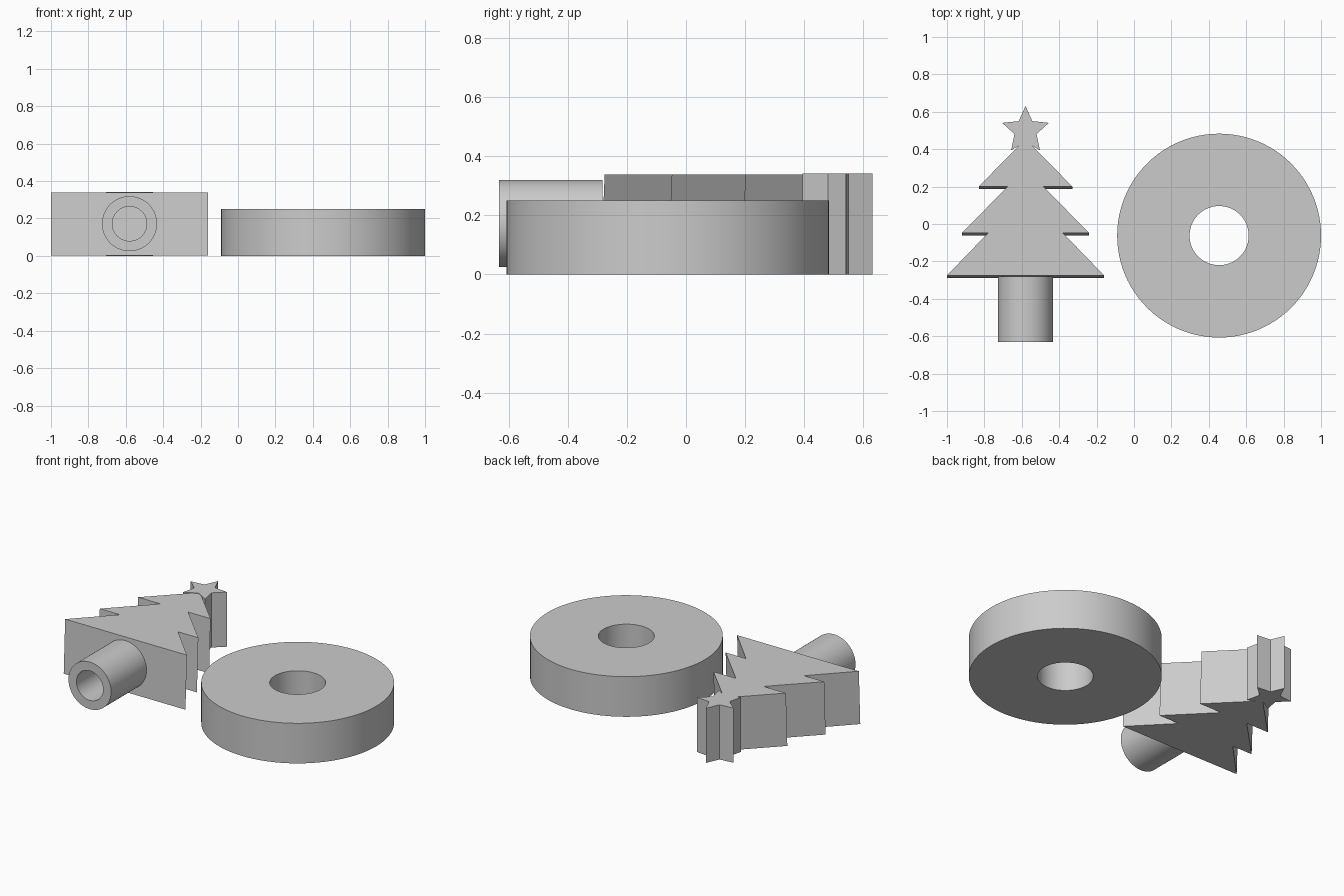
import bpy, bmesh, math
from mathutils import Matrix, Vector

if "Cube" in bpy.data.objects:
    bpy.data.objects.remove(bpy.data.objects["Cube"], do_unlink=True)

grey = bpy.data.materials.new("plain grey")
grey.use_nodes = True
COLOUR = (0.6, 0.6, 0.6, 1)
grey.diffuse_color = COLOUR
grey.node_tree.nodes["Principled BSDF"].inputs["Base Color"].default_value = COLOUR


def finish(name, bm, smooth=False):
    bmesh.ops.recalc_face_normals(bm, faces=bm.faces)
    mesh = bpy.data.meshes.new(name)
    bm.to_mesh(mesh)
    bm.free()
    mesh.materials.append(grey)
    obj = bpy.data.objects.new(name, mesh)
    bpy.context.collection.objects.link(obj)
    if smooth:
        bpy.ops.object.select_all(action='DESELECT')
        obj.select_set(True)
        bpy.context.view_layer.objects.active = obj
        bpy.ops.object.shade_smooth_by_angle(angle=math.radians(30))
    return obj


def prism(name, outline, bottom, top, lean=0):
    """Extrude an outline upwards; lean slides its top backwards."""
    bm = bmesh.new()
    face = bm.faces.new([bm.verts.new((x, y, bottom)) for x, y in outline])
    new = bmesh.ops.extrude_face_region(bm, geom=[face])["geom"]
    bmesh.ops.translate(bm, vec=(0, lean, top - bottom),
                        verts=[g for g in new if isinstance(g, bmesh.types.BMVert)])
    return finish(name, bm)


def tube(name, outer, inner, length, matrix, sides=96):
    """Spin a rectangular section into a thick tube along local z."""
    bm = bmesh.new()
    section = [(outer, 0), (outer, length), (inner, length), (inner, 0)]
    verts = [bm.verts.new((r, 0, z)) for r, z in section]
    edges = [bm.edges.new((verts[i], verts[(i + 1) % 4])) for i in range(4)]
    bmesh.ops.spin(bm, geom=verts + edges, cent=(0, 0, 0), axis=(0, 0, 1),
                   angle=math.tau, steps=sides, use_duplicate=False)
    bmesh.ops.remove_doubles(bm, verts=bm.verts, dist=0.0001)
    bm.transform(matrix)
    return finish(name, bm, smooth=True)


TREE_X = -0.58

# Flat ring base
tube("ring_base", 0.545, 0.158, 0.25, Matrix.Translation((0.455, -0.062, 0)))

# Three-tiered tree with a slightly leaning front
half = [(0.42, -0.289), (0.2, -0.062), (0.34, -0.062), (0.095, 0.187), (0.25, 0.187)]
outline = ([(TREE_X + x, y) for x, y in half] + [(TREE_X, 0.44)]
           + [(TREE_X - x, y) for x, y in reversed(half)])
prism("tree_tiers", outline, 0.003, 0.338, lean=0.014)

# Hollow trunk lying along y
tube("tree_trunk", 0.147, 0.092, 0.35,
     Matrix.Translation((TREE_X, -0.632, 0.172)) @ Matrix.Rotation(-math.pi / 2, 4, 'X'))

# Five-pointed star at the tip
star = []
for i in range(10):
    radius = 0.062 if i % 2 else 0.131
    angle = math.pi / 2 + i * math.pi / 5
    star.append((TREE_X + radius * math.cos(angle), 0.5 + radius * math.sin(angle)))
prism("tree_star", star, 0, 0.341)
